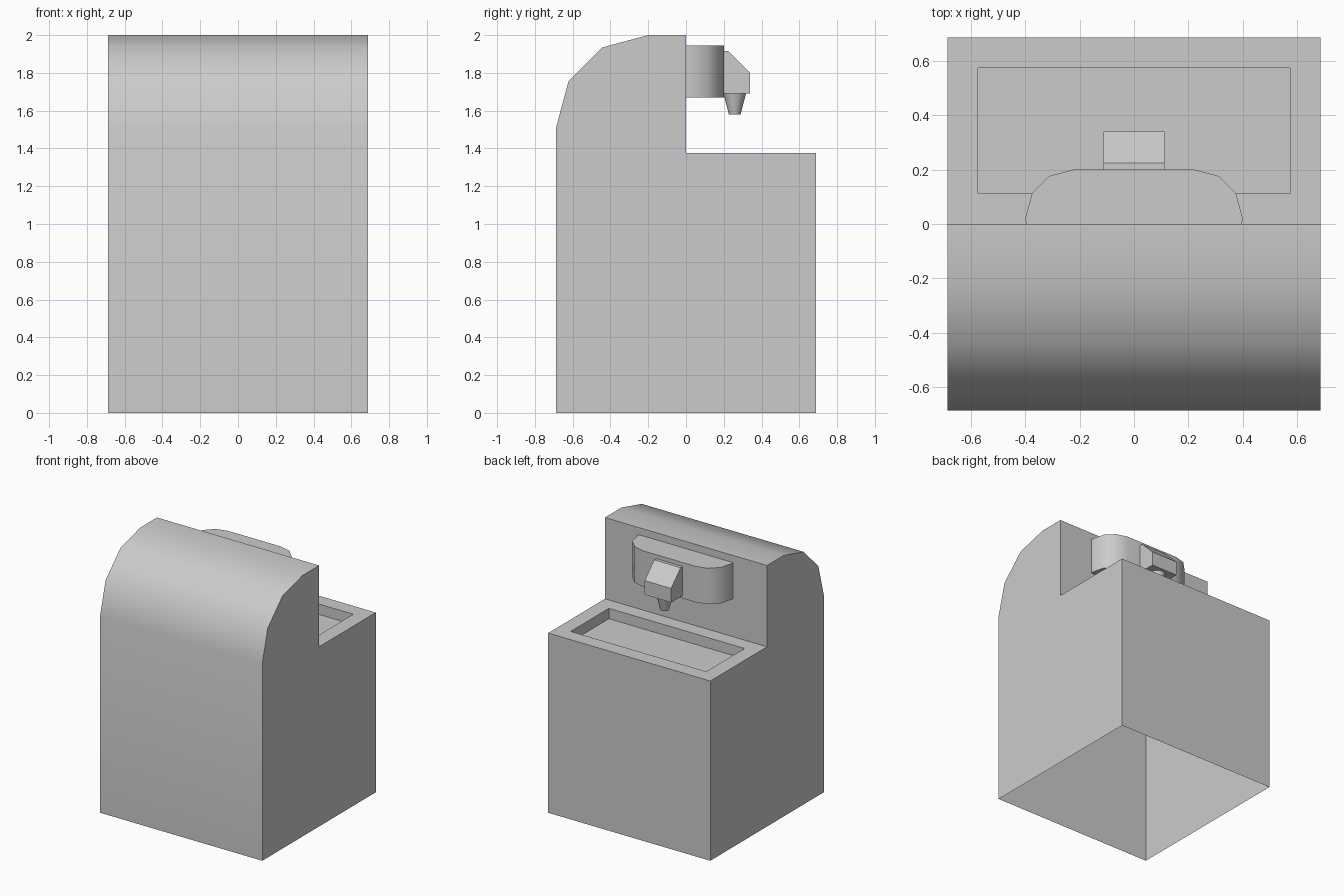
import bpy, bmesh
from math import cos, sin, radians
from mathutils import Vector

if "Cube" in bpy.data.objects:
    bpy.data.objects.remove(bpy.data.objects["Cube"])

HALF = 0.687      # half width and half depth of the cabinet
LEDGE = 1.377     # height of the basin ledge


def arc(cx, cy, r, start, end, steps=3):
    """Points of an arc, angles in degrees."""
    angles = [radians(start + (end - start) * i / steps) for i in range(steps + 1)]
    return [(cx + r * cos(a), cy + r * sin(a)) for a in angles]


def prism(points, extrude):
    """Closed prism made by extruding a flat outline."""
    bm = bmesh.new()
    face = bm.faces.new([bm.verts.new(p) for p in points])
    ext = bmesh.ops.extrude_face_region(bm, geom=[face], use_keep_orig=True)
    verts = [v for v in ext["geom"] if isinstance(v, bmesh.types.BMVert)]
    bmesh.ops.translate(bm, verts=verts, vec=Vector(extrude))
    bmesh.ops.recalc_face_normals(bm, faces=bm.faces)
    return bm


def drop_faces(bm, test):
    faces = [f for f in bm.faces if test(f.calc_center_median())]
    bmesh.ops.delete(bm, geom=faces, context='FACES_ONLY')


def finish(bm, name, smooth=True):
    mesh = bpy.data.meshes.new(name)
    bm.to_mesh(mesh)
    bm.free()
    obj = bpy.data.objects.new(name, mesh)
    bpy.context.collection.objects.link(obj)
    if smooth:
        bpy.ops.object.select_all(action='DESELECT')
        obj.select_set(True)
        bpy.context.view_layer.objects.active = obj
        bpy.ops.object.shade_smooth_by_angle(angle=radians(40))
    return obj


# Cabinet: side outline with rounded front top, open underneath
outline = [(-HALF, 0), (HALF, 0), (HALF, LEDGE), (0, LEDGE), (0, 2)]
outline += arc(-0.2, 2 - (HALF - 0.2), HALF - 0.2, 90, 180)
bm = prism([(-HALF, y, z) for y, z in outline], (2 * HALF, 0, 0))
drop_faces(bm, lambda c: c.z < 0.001)

# Basin: inset and sunk into the ledge
ledge = next(f for f in bm.faces
             if f.normal.z > 0.99 and abs(f.calc_center_median().z - LEDGE) < 0.001)
bmesh.ops.inset_region(bm, faces=[ledge], thickness=0.112, use_even_offset=True)
rim = list(ledge.edges)
ext = bmesh.ops.extrude_face_region(bm, geom=[ledge])
floor_verts = [v for v in ext["geom"] if isinstance(v, bmesh.types.BMVert)]
bmesh.ops.translate(bm, verts=floor_verts, vec=(0, 0, -0.08))
if ledge.is_valid:
    bmesh.ops.delete(bm, geom=[ledge], context='FACES_ONLY')
finish(bm, "cabinet")

# Spout housing: rounded plan outline against the upright wall
right = [(0.398, 0)] + arc(0.224, 0.025, 0.175, 0, 90)
plan = right + [(-x, y) for x, y in reversed(right)]
bm = prism([(x, y, 1.67) for x, y in plan], (0, 0, 0.275))
drop_faces(bm, lambda c: c.y < 0.001)
finish(bm, "spout_housing")

# Spout block with sloped top
side = [(0.2, 1.692), (0.34, 1.692), (0.34, 1.80), (0.225, 1.915), (0.2, 1.915)]
bm = prism([(-0.112, y, z) for y, z in side], (0.224, 0, 0))
drop_faces(bm, lambda c: c.y < 0.201)
finish(bm, "spout_block", smooth=False)

# Tapered nozzle
bm = bmesh.new()
bmesh.ops.create_cone(bm, cap_ends=True, segments=12, radius1=0.031,
                      radius2=0.06, depth=0.112)
bmesh.ops.translate(bm, verts=bm.verts, vec=(0, 0.258, 1.636))
finish(bm, "nozzle")
